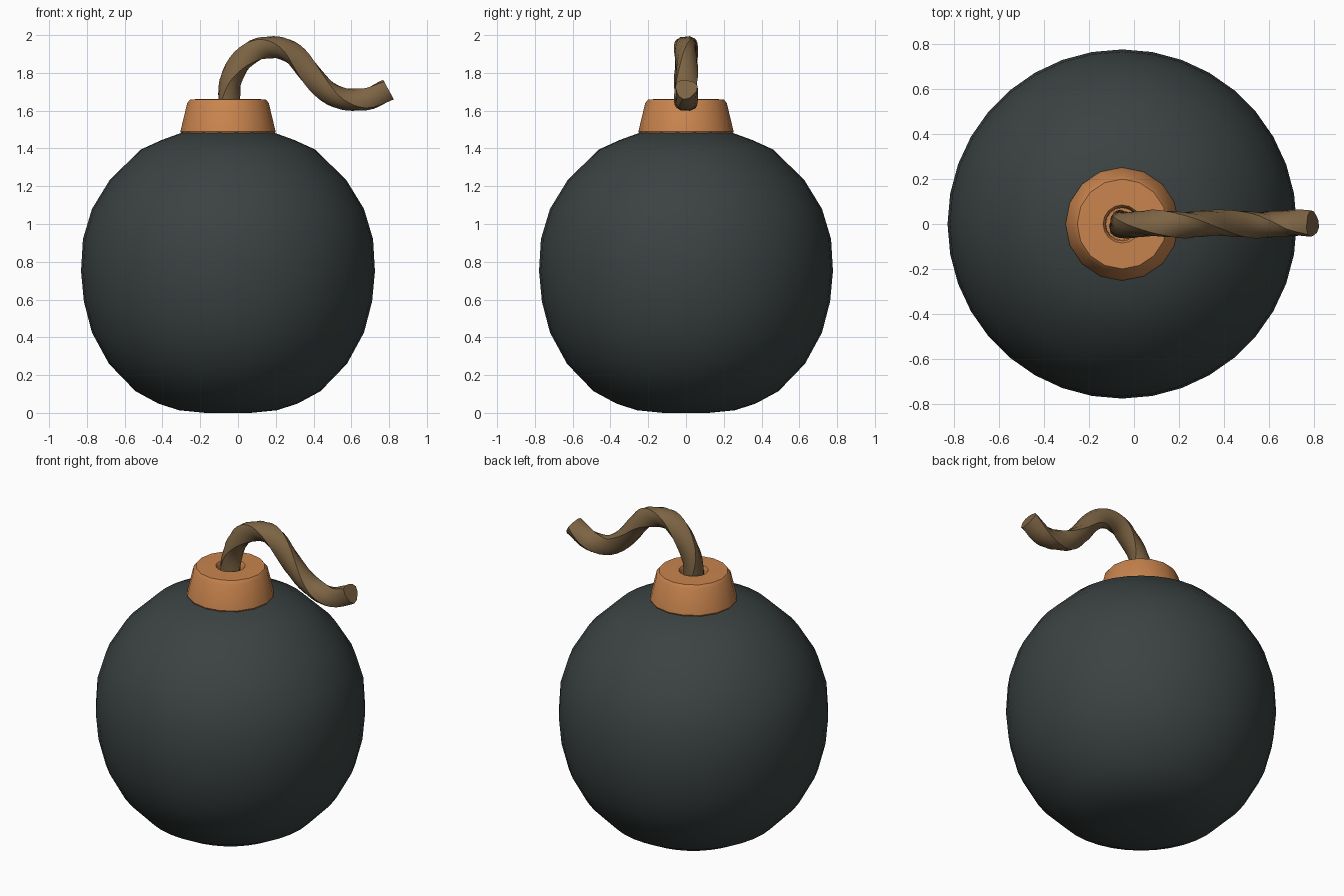
import bpy, bmesh, math
from mathutils import Vector

if "Cube" in bpy.data.objects:
    bpy.data.objects.remove(bpy.data.objects["Cube"])

CX = -0.053  # axis of the ball and cap


def material(name, rgb):
    m = bpy.data.materials.new(name)
    m.diffuse_color = (*rgb, 1)
    m.use_nodes = True
    m.node_tree.nodes["Principled BSDF"].inputs["Base Color"].default_value = m.diffuse_color
    return m


def loft(name, rings, mat, angle):
    """Skin a list of point rings, close both ends, smooth by angle."""
    bm = bmesh.new()
    loops = [[bm.verts.new(p) for p in ring] for ring in rings]
    n = len(loops[0])
    for a, b in zip(loops, loops[1:]):
        for i in range(n):
            j = (i + 1) % n
            bm.faces.new((a[i], a[j], b[j], b[i]))
    bm.faces.new(loops[0][::-1])
    bm.faces.new(loops[-1])
    bmesh.ops.recalc_face_normals(bm, faces=bm.faces[:])
    me = bpy.data.meshes.new(name)
    bm.to_mesh(me)
    bm.free()
    me.materials.append(mat)
    me.polygons.foreach_set("use_smooth", [True] * len(me.polygons))
    me.set_sharp_from_angle(angle=math.radians(angle))
    ob = bpy.data.objects.new(name, me)
    bpy.context.collection.objects.link(ob)
    return ob


def lathe(name, profile, sides, mat, angle):
    rings = [[(CX + r * math.cos(2 * math.pi * i / sides),
               r * math.sin(2 * math.pi * i / sides), z)
              for i in range(sides)] for r, z in profile]
    return loft(name, rings, mat, angle)


slate = material("dark slate", (0.043, 0.055, 0.054))
copper = material("copper orange", (0.58, 0.23, 0.075))
rope = material("rope brown", (0.205, 0.128, 0.058))

# Ball with a slightly flattened base
lathe("ball", [(0.12, 0), (0.26, 0.014), (0.37, 0.05), (0.49, 0.115),
               (0.63, 0.26), (0.72, 0.425), (0.763, 0.59), (0.778, 0.75),
               (0.768, 0.92), (0.72, 1.08), (0.625, 1.235), (0.46, 1.395),
               (0.35, 1.445), (0.24, 1.485), (0.1, 1.5)], 36, slate, 40)

# Tapered cap with a recessed hole for the fuse
lathe("cap", [(0.2, 1.47), (0.245, 1.473), (0.252, 1.49), (0.216, 1.64),
              (0.2, 1.66), (0.085, 1.662), (0.075, 1.645), (0.072, 1.55)],
      16, copper, 30)

# Fuse: a twisted, lobed section swept along a smooth curve
path = [Vector((x, 0, z)) for x, z in [
    (CX, 1.53), (CX, 1.66), (-0.035, 1.77), (0.025, 1.865), (0.1, 1.925),
    (0.175, 1.94), (0.25, 1.922), (0.32, 1.87), (0.41, 1.765), (0.505, 1.685),
    (0.595, 1.655), (0.69, 1.66), (0.795, 1.715)]]


def spline(t):
    i = min(int(t), len(path) - 2)
    u = t - i
    p0, p1 = path[max(i - 1, 0)], path[i]
    p2, p3 = path[i + 1], path[min(i + 2, len(path) - 1)]
    return 0.5 * (2 * p1 + (p2 - p0) * u + (2 * p0 - 5 * p1 + 4 * p2 - p3) * u * u
                  + (3 * p1 - p0 - 3 * p2 + p3) * u ** 3)


STEPS, SIDES = 40, 12
rings = []
for s in range(STEPS + 1):
    t = s / STEPS * (len(path) - 1)
    c = spline(t)
    tangent = (spline(min(t + 0.05, len(path) - 1)) - spline(max(t - 0.05, 0))).normalized()
    side = Vector((0, 1, 0))
    up = tangent.cross(side)
    ring = []
    for i in range(SIDES):
        a = 2 * math.pi * i / SIDES
        r = 0.058 + 0.006 * math.cos(3 * a)
        b = a + t * 0.55  # twist along the rope
        ring.append(c + side * (r * math.cos(b)) + up * (r * math.sin(b)))
    rings.append(ring)
loft("fuse", rings, rope, 35)
